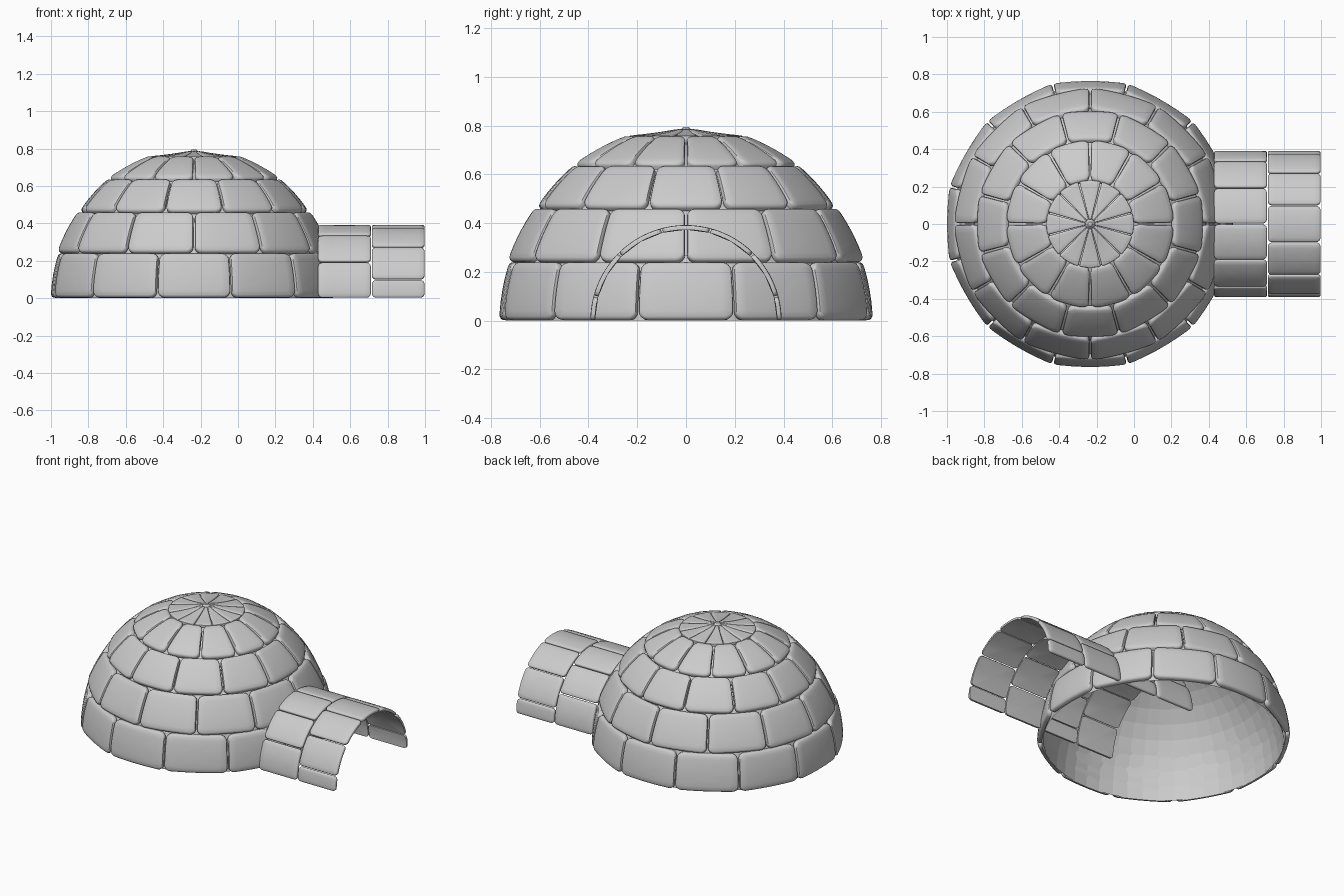
import bpy, bmesh
from math import sin, cos, pi, radians, hypot

if "Cube" in bpy.data.objects:
    bpy.data.objects.remove(bpy.data.objects["Cube"])

CX = -0.235          # dome centre
STEP = radians(30)   # twelve blocks per ring


def outline(w, h, c, sub=5):
    """Rounded rectangle, anticlockwise, with subdivided sides."""
    c = min(c, w * 0.9, h * 0.9)
    pts = []
    corners = [(w - c, h - c, 0), (-w + c, h - c, 1), (-w + c, -h + c, 2), (w - c, -h + c, 3)]
    for k, (x, y, q) in enumerate(corners):
        arc = [(x + c * cos((q + i / 4) * pi / 2), y + c * sin((q + i / 4) * pi / 2)) for i in range(5)]
        pts += arc
        nx, ny, nq = corners[(k + 1) % 4]
        end = (nx + c * cos(nq * pi / 2), ny + c * sin(nq * pi / 2))
        for i in range(1, sub):
            t = i / sub
            pts.append((arc[-1][0] * (1 - t) + end[0] * t, arc[-1][1] * (1 - t) + end[1] * t))
    return pts


def add_block(bm, W, H, place, gap, corner, thick, soft):
    """One pillowed block; place(a, b, depth) maps -1..1 coordinates to space."""
    w, h = W - gap, H - gap
    layers = [(0.0, 1, -thick), (0.0, 1, -soft), (soft * 0.3, 1, -soft * 0.35), (soft, 1, 0.0),
              (soft, 0.8, 0.001), (soft, 0.45, 0.001)]
    rings = []
    for inset, scale, d in layers:
        pts = outline(w - inset, h - inset, max(corner - inset, 0.002))
        rings.append([bm.verts.new(place(x * scale / W, y * scale / H, d)) for x, y in pts])
    n = len(rings[0])
    for lo, hi in zip(rings, rings[1:]):
        for i in range(n):
            j = (i + 1) % n
            bm.faces.new((lo[i], lo[j], hi[j], hi[i]))
    for ring, d in ((rings[-1], 0.001), (rings[0], -thick)):
        mid = bm.verts.new(place(0, 0, d))
        for i in range(n):
            bm.faces.new((ring[i], ring[(i + 1) % n], mid))


def finish(bm, name, smooth=True):
    bmesh.ops.recalc_face_normals(bm, faces=bm.faces[:])
    me = bpy.data.meshes.new(name)
    bm.to_mesh(me)
    bm.free()
    ob = bpy.data.objects.new(name, me)
    bpy.context.collection.objects.link(ob)
    if smooth:
        bpy.context.view_layer.objects.active = ob
        ob.select_set(True)
        bpy.ops.object.shade_smooth_by_angle(angle=radians(40))
        ob.select_set(False)
    return ob


def dome_ring(name, p0, p1, offset, bulge=0.009, gap=0.004, corner=0.035, flat=0.016, thick=0.028, soft=0.012):
    """Ring of blocks between two (radius, height) profile points."""
    (r0, z0), (r1, z1) = p0, p1
    length = hypot(r1 - r0, z1 - z0)
    nr, nz = (z1 - z0) / length, (r0 - r1) / length
    bm = bmesh.new()
    for k in range(12):
        mid = (k + offset) * STEP

        def place(a, b, d):
            t = (b + 1) / 2
            out = bulge * (1 - b * b) + d
            r = (r0 + (r1 - r0) * t + nr * out) * (1 + flat * a * a)
            ang = mid + a * STEP / 2
            return (CX + r * cos(ang), r * sin(ang), max(0, z0 + (z1 - z0) * t + nz * out))
        add_block(bm, (r0 + r1) / 2 * STEP / 2, length / 2, place, gap, corner, thick, soft)
    return finish(bm, name)


# Dome block courses, joints staggered from ring to ring
profile = [(0.765, 0.002), (0.722, 0.245), (0.610, 0.466), (0.453, 0.642), (0.232, 0.762)]
for i in range(4):
    dome_ring("dome_course_%d" % (i + 1), profile[i], profile[i + 1], 0 if i % 2 == 0 else 0.5)

# Cap wedges and hub
dome_ring("cap_wedges", (0.236, 0.758), (0.024, 0.787), 0, bulge=-0.003, gap=0.002,
          corner=0.006, flat=0.0, thick=0.02, soft=0.005)
bm = bmesh.new()
bmesh.ops.create_cone(bm, cap_ends=True, segments=12, radius1=0.035, radius2=0.012, depth=0.025)
bmesh.ops.translate(bm, verts=bm.verts[:], vec=(CX, 0, 0.782))
finish(bm, "cap_hub", False)

# Inner shell seen from below and through the joints
bm = bmesh.new()
bmesh.ops.create_uvsphere(bm, u_segments=48, v_segments=24, radius=0.735)
bmesh.ops.delete(bm, geom=[v for v in bm.verts if v.co.z < -0.001], context='VERTS')
bmesh.ops.translate(bm, verts=bm.verts[:], vec=(CX, 0, 0))
finish(bm, "inner_shell", False)

# Entrance tunnel: four arched rows, running on inside the dome
R, ROW = 0.391, 0.287
for row in range(4):
    x_mid = 1 - ROW * (row + 0.5)
    stops = [0, 15, 45, 75, 105, 135, 165, 180] if row % 2 == 0 else range(0, 181, 30)
    stops = list(stops)
    bm = bmesh.new()
    for s0, s1 in zip(stops, stops[1:]):
        mid, half = radians(s0 + s1) / 2, radians(s1 - s0) / 2

        def tunnel_place(a, b, d):
            r = R + d
            ang = mid + b * half
            return (x_mid + a * ROW / 2, r * cos(ang), r * sin(ang))
        add_block(bm, ROW / 2, R * half, tunnel_place, 0.003, 0.022, 0.018, 0.007)
    finish(bm, "tunnel_row_%d" % (row + 1))
